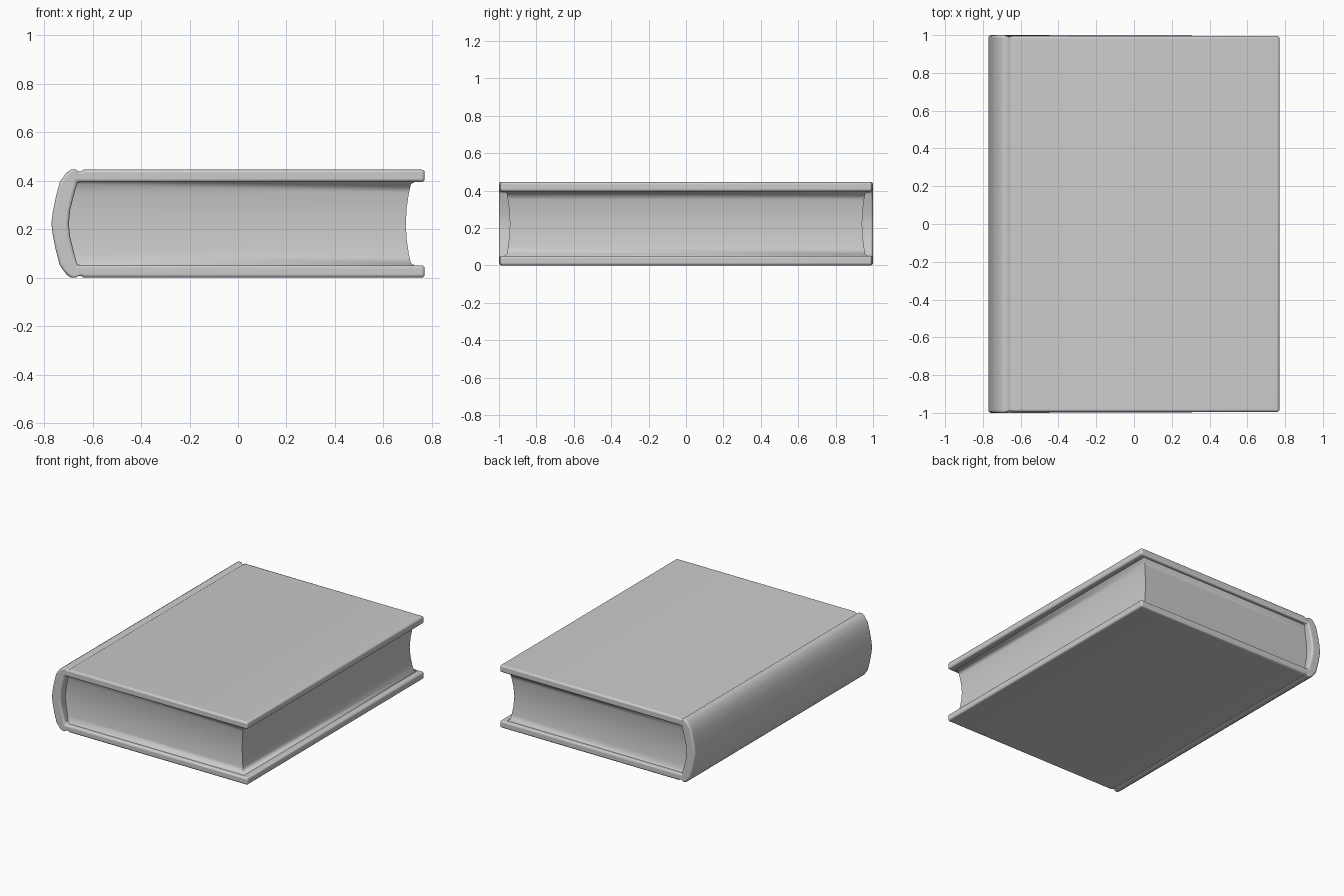
import bpy, bmesh

if "Cube" in bpy.data.objects:
    bpy.data.objects.remove(bpy.data.objects["Cube"])

H = 0.445      # total thickness
MID = H / 2


def mirrored(upper):
    """Upper half profile (ending on the middle line) plus its mirror below."""
    return upper + [(x, H - z) for x, z in reversed(upper[:-1])]


def finish(name, bm):
    bmesh.ops.recalc_face_normals(bm, faces=bm.faces)
    mesh = bpy.data.meshes.new(name)
    bm.to_mesh(mesh)
    bm.free()
    obj = bpy.data.objects.new(name, mesh)
    bpy.context.collection.objects.link(obj)
    bpy.ops.object.select_all(action='DESELECT')
    obj.select_set(True)
    bpy.context.view_layer.objects.active = obj
    return obj


# Hard case: two boards and a rounded spine as one C-shaped profile
outer = mirrored([(0.77, H), (-0.637, H), (-0.648, H - 0.007), (-0.658, H - 0.007),
                  (-0.668, H), (-0.69, H), (-0.708, 0.432), (-0.735, 0.395),
                  (-0.752, 0.33), (-0.764, 0.27), (-0.77, MID)])
inner = mirrored([(0.77, 0.395), (-0.662, 0.395), (-0.677, 0.34),
                  (-0.692, 0.28), (-0.698, MID)])
profile = outer + inner[::-1]

bm = bmesh.new()
face = bm.faces.new([bm.verts.new((x, -0.995, z)) for x, z in profile])
ext = bmesh.ops.extrude_face_region(bm, geom=[face])
for v in ext['geom']:
    if isinstance(v, bmesh.types.BMVert):
        v.co.y = 0.995
# the spine stands slightly proud of the boards
for v in bm.verts:
    if v.co.x < -0.659:
        v.co.y = 1.0 if v.co.y > 0 else -1.0
case = finish("book_case", bm)
bevel = case.modifiers.new("rounded_edges", 'BEVEL')
bevel.width = 0.012
bevel.segments = 3
bevel.limit_method = 'ANGLE'
bevel.angle_limit = 1.1
bpy.ops.object.shade_smooth_by_angle(angle=0.9)

# Page block: stacked rectangles, hollowed on three sides, rounded at the spine
levels = mirrored([(0.0, 0.402), (0.004, 0.393), (0.017, 0.385), (0.025, 0.35),
                   (0.034, 0.29), (0.038, MID)])
bm = bmesh.new()
rings = []
for inset, z in levels:
    x0 = -0.664 - 0.9 * inset
    x1 = 0.73 - inset
    y = 0.972 - 0.8 * inset
    rings.append([bm.verts.new(p) for p in
                  ((x0, -y, z), (x1, -y, z), (x1, y, z), (x0, y, z))])
for a, b in zip(rings, rings[1:]):
    for i in range(4):
        j = (i + 1) % 4
        bm.faces.new((a[i], a[j], b[j], b[i]))
bm.faces.new(rings[0])
bm.faces.new(rings[-1])
finish("page_block", bm)
bpy.ops.object.shade_smooth_by_angle(angle=1.1)
